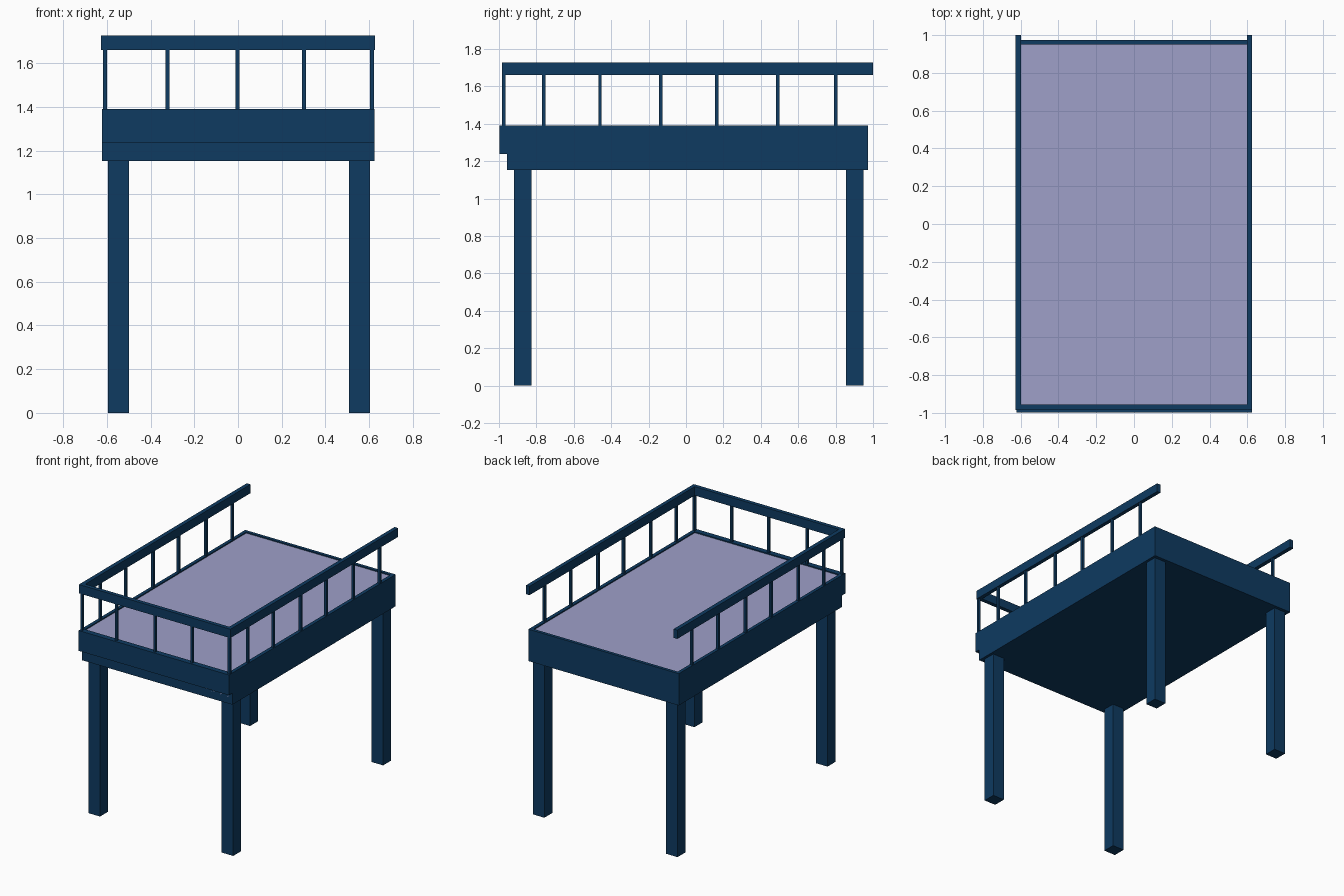
import bpy

if "Cube" in bpy.data.objects:
    bpy.data.objects.remove(bpy.data.objects["Cube"])


def material(name, color):
    m = bpy.data.materials.new(name)
    m.diffuse_color = (*color, 1)
    m.use_nodes = True
    m.node_tree.nodes["Principled BSDF"].inputs["Base Color"].default_value = m.diffuse_color
    return m


navy = material("navy paint", (0.0044, 0.043, 0.120))
lilac = material("lilac fabric", (0.342, 0.352, 0.584))


def box(name, x, y, z, mat=navy):
    """Box from (min, max) ranges on each axis."""
    bpy.ops.mesh.primitive_cube_add(size=1)
    o = bpy.context.object
    o.name = name
    r = (x, y, z)
    for v in o.data.vertices:
        v.co = [a + (b - a) * (c + 0.5) for (a, b), c in zip(r, v.co)]
    o.data.materials.append(mat)
    return o


BOTTOM, DECK, RAIL, TOP = 1.152, 1.39, 1.662, 1.728

# Legs
for x0, x1 in ((-0.595, -0.499), (0.508, 0.604)):
    for label, y0, y1 in (("front", -0.92, -0.825), ("back", 0.855, 0.95)):
        box(label + "_leg", (x0, x1), (y0, y1), (0, BOTTOM))

# Bed box: base, boards around it, and the overhanging front board
box("base_panel", (-0.597, 0.597), (-0.955, 0.95), (BOTTOM, 1.20))
box("left_board", (-0.622, -0.597), (-0.957, 0.974), (BOTTOM, DECK))
box("right_board", (0.597, 0.624), (-0.957, 0.974), (BOTTOM, DECK))
box("back_board", (-0.597, 0.597), (0.95, 0.974), (BOTTOM, DECK))
box("front_lower_board", (-0.597, 0.597), (-0.957, -0.93), (BOTTOM, 1.30))
box("front_upper_board", (-0.622, 0.624), (-0.998, -0.957), (1.238, DECK))

# Mattress, slightly below the rim
box("mattress", (-0.597, 0.597), (-0.957, 0.95), (1.20, DECK - 0.008), lilac)

# Hand rails, open at the back
box("left_rail", (-0.628, -0.597), (-0.985, 1.0), (RAIL, TOP))
box("right_rail", (0.597, 0.626), (-0.985, 1.0), (RAIL, TOP))
box("front_rail", (-0.597, 0.597), (-0.985, -0.955), (RAIL, TOP))

# Balusters
H = 0.009


def baluster(name, x, y):
    box(name, (x - H, x + H), (y - H, y + H), (DECK - 0.01, RAIL + 0.005))


for x in (-0.323, -0.003, 0.303):
    baluster("front_baluster", x, -0.975)
for y in (-0.975, -0.76, -0.46, -0.135, 0.165, 0.49, 0.80):
    baluster("left_baluster", -0.609, y)
    baluster("right_baluster", 0.613, y)
